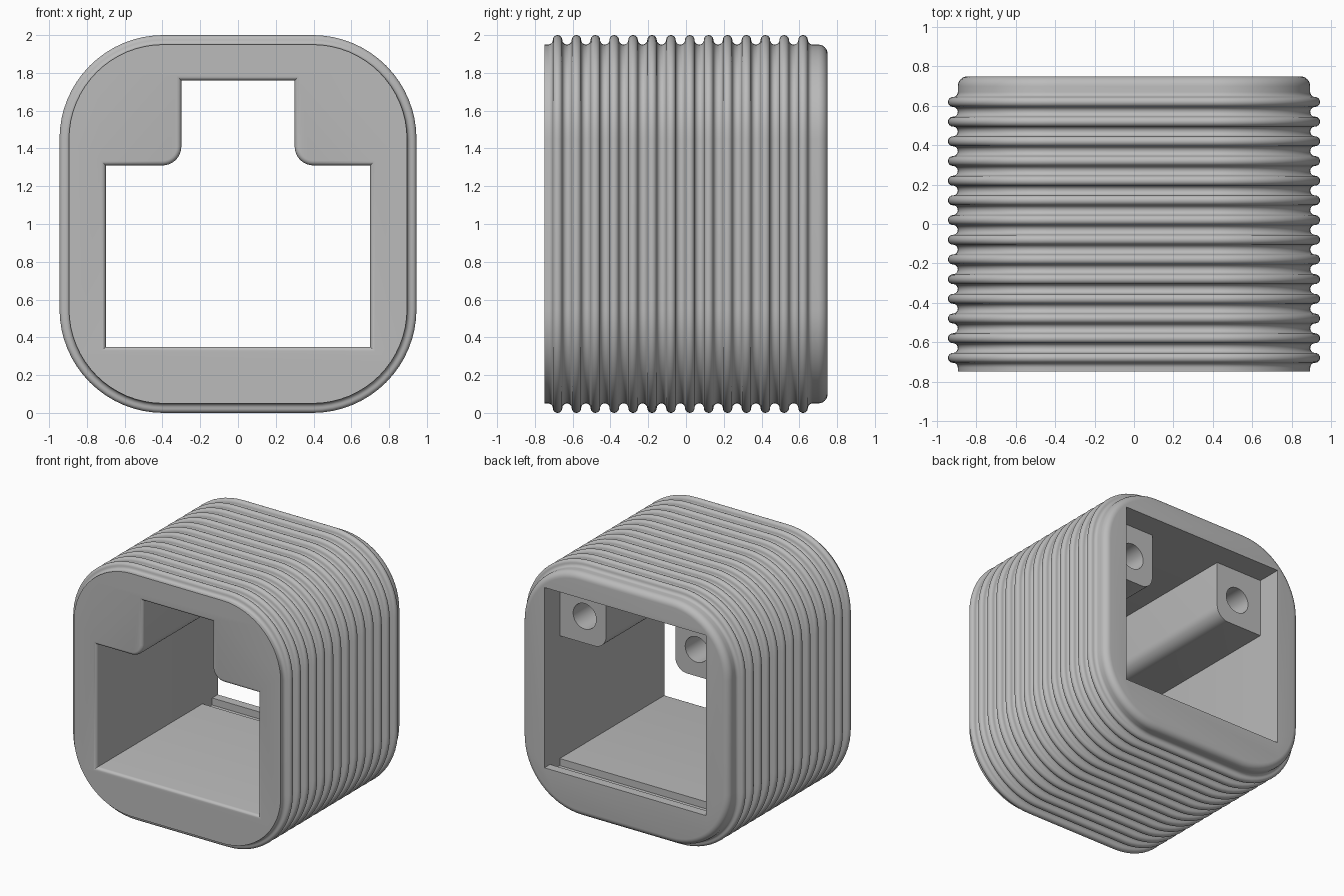
import bpy, bmesh, math

cube = bpy.data.objects.get("Cube")
if cube:
    bpy.data.objects.remove(cube, do_unlink=True)

grey = bpy.data.materials.new("mid grey")
grey.use_nodes = True
colour = (0.5, 0.5, 0.5, 1)
grey.diffuse_color = colour
grey.node_tree.nodes["Principled BSDF"].inputs["Base Color"].default_value = colour


def finish(name, bm):
    bmesh.ops.recalc_face_normals(bm, faces=bm.faces)
    mesh = bpy.data.meshes.new(name)
    bm.to_mesh(mesh)
    bm.free()
    obj = bpy.data.objects.new(name, mesh)
    bpy.context.collection.objects.link(obj)
    mesh.materials.append(grey)
    return obj


def loft(name, sections):
    """Skin a list of (y, [(x, z), ...]) sections and cap both ends."""
    bm = bmesh.new()
    rings = [[bm.verts.new((x, y, z)) for x, z in pts] for y, pts in sections]
    n = len(rings[0])
    for a, b in zip(rings, rings[1:]):
        for i in range(n):
            j = (i + 1) % n
            bm.faces.new((a[i], a[j], b[j], b[i]))
    bm.faces.new(rings[0])
    bm.faces.new(rings[-1])
    return finish(name, bm)


def box(name, x, y, z):
    corners = [(x[0], z[0]), (x[1], z[0]), (x[1], z[1]), (x[0], z[1])]
    return loft(name, [(v, corners) for v in y])


def arc(cx, cz, r, start, end, steps):
    angles = [math.radians(start + (end - start) * i / steps) for i in range(steps + 1)]
    return [(cx + r * math.cos(t), cz + r * math.sin(t)) for t in angles]


# Outer shell: rounded square swept along a ribbed profile
def rounded_square(offset):
    pts = []
    for start, sx, sz in ((0, 1, 1), (90, -1, 1), (180, -1, -1), (270, 1, -1)):
        pts += arc(0.395 * sx, 1 + 0.45 * sz, 0.5 + offset, start, start + 90, 16)
    return pts


RIBS, PITCH, R = 14, 0.1, 0.025
profile = [(-0.75, 0), (-0.73, 0)]
for k in range(RIBS):
    crest = -0.68 + k * PITCH
    profile += arc(crest - 2 * R, R, R, 270, 360, 5)[1:]
    profile += arc(crest, R, R, 180, 0, 10)[1:]
    profile += arc(crest + 2 * R, R, R, 180, 270, 5)[1:]
profile += arc(0.7, -0.05, 0.05, 90, 0, 6)
shell = loft("ribbed_housing", [(y, rounded_square(o)) for y, o in profile])


# Front opening with its notch and the two rounded shoulders
def notch_section(d):
    half = [(0.7 + d, 0.35 - d), (0.7 + d, 1.31 + d)]
    half += arc(0.4, 1.41, 0.1 - d, 270, 180, 8)
    half += [(0.3 + d, 1.76 + d)]
    return half + [(-x, z) for x, z in reversed(half)]


flare = [(-0.8, R)] + [(-0.75 + R - y, R - d) for d, y in arc(0, 0, R, 90, 0, 5)]
cutters = [loft("opening_cutter", [(y, notch_section(d)) for y, d in flare + [(0.6, 0)]])]

# Rear chamber behind the bosses, and the floor groove
cutters.append(box("chamber_cutter", (-0.7, 0.7), (0.56, 0.8), (0.35, 1.76)))
cutters.append(box("groove_cutter", (-0.7, 0.7), (0.56, 0.68), (0.295, 0.5)))

# Screw holes in the bosses
for side in (-1, 1):
    circle = arc(0.485 * side, 1.52, 0.1, 0, 360, 32)[:-1]
    cutters.append(loft("screw_hole_cutter", [(0, circle), (0.6, circle)]))

bpy.context.view_layer.objects.active = shell
for cutter in cutters:
    cutter.hide_render = True
    mod = shell.modifiers.new("cut", "BOOLEAN")
    mod.operation = "DIFFERENCE"
    mod.solver = "EXACT"
    mod.object = cutter
    bpy.ops.object.modifier_apply(modifier=mod.name)
    bpy.data.objects.remove(cutter, do_unlink=True)

bpy.ops.object.select_all(action="DESELECT")
shell.select_set(True)
bpy.ops.object.shade_smooth_by_angle(angle=math.radians(35))
